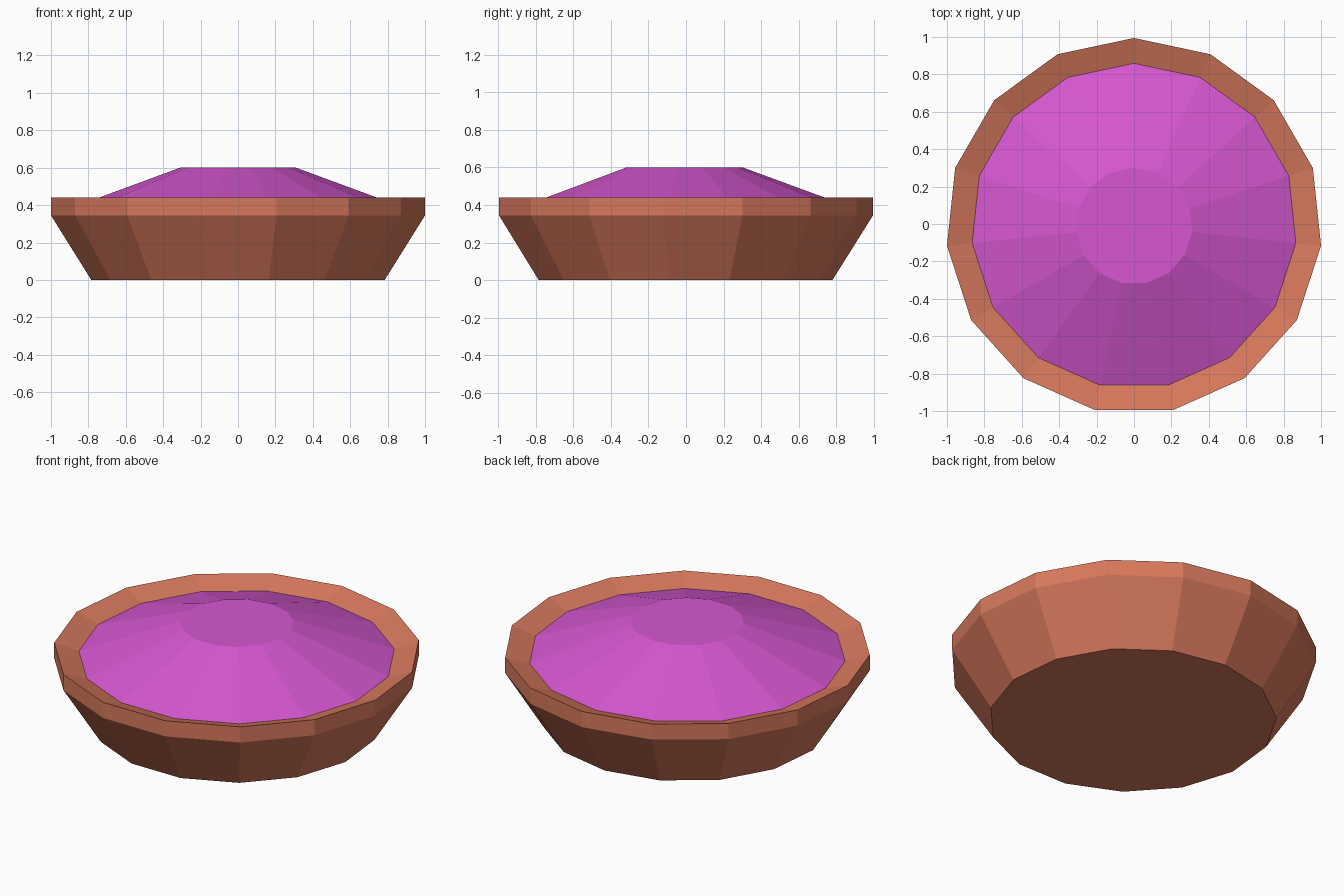
import bpy
import bmesh
from math import sin, cos, pi

SIDES = 15
CENTRE_Y = -0.011

default = bpy.data.objects.get("Cube")
if default:
    bpy.data.objects.remove(default, do_unlink=True)


def make_material(name, rgb):
    mat = bpy.data.materials.new(name)
    mat.use_nodes = True
    colour = (*rgb, 1.0)
    mat.diffuse_color = colour
    mat.node_tree.nodes["Principled BSDF"].inputs["Base Color"].default_value = colour
    return mat


def lathe(name, profile, mat):
    """Turn a (radius, height) profile into a capped, flat-faced solid."""
    bm = bmesh.new()
    rings = []
    for radius, z in profile:
        angles = [pi / 2 + 2 * pi * i / SIDES for i in range(SIDES)]
        rings.append([bm.verts.new((radius * cos(a), radius * sin(a) + CENTRE_Y, z))
                      for a in angles])
    for low, high in zip(rings, rings[1:]):
        for i in range(SIDES):
            j = (i + 1) % SIDES
            bm.faces.new((low[i], low[j], high[j], high[i]))
    bm.faces.new(rings[0][::-1])
    bm.faces.new(rings[-1])
    bmesh.ops.recalc_face_normals(bm, faces=bm.faces)
    mesh = bpy.data.meshes.new(name)
    bm.to_mesh(mesh)
    bm.free()
    mesh.materials.append(mat)
    obj = bpy.data.objects.new(name, mesh)
    bpy.context.collection.objects.link(obj)
    return obj


clay = make_material("terracotta brown", (0.68, 0.19, 0.107))
magenta = make_material("magenta", (0.67, 0.095, 0.63))

# Bowl: flared wall, upright rim band, rim sloping inward to a hidden floor
lathe("bowl", [(0.789, 0), (1.0055, 0.345), (1.0055, 0.44),
               (0.87, 0.395), (0.75, 0.355)], clay)

# Filling: faceted mound with a flat top, resting on the sloping rim
lathe("filling_mound", [(0.87, 0.395), (0.312, 0.6)], magenta)
